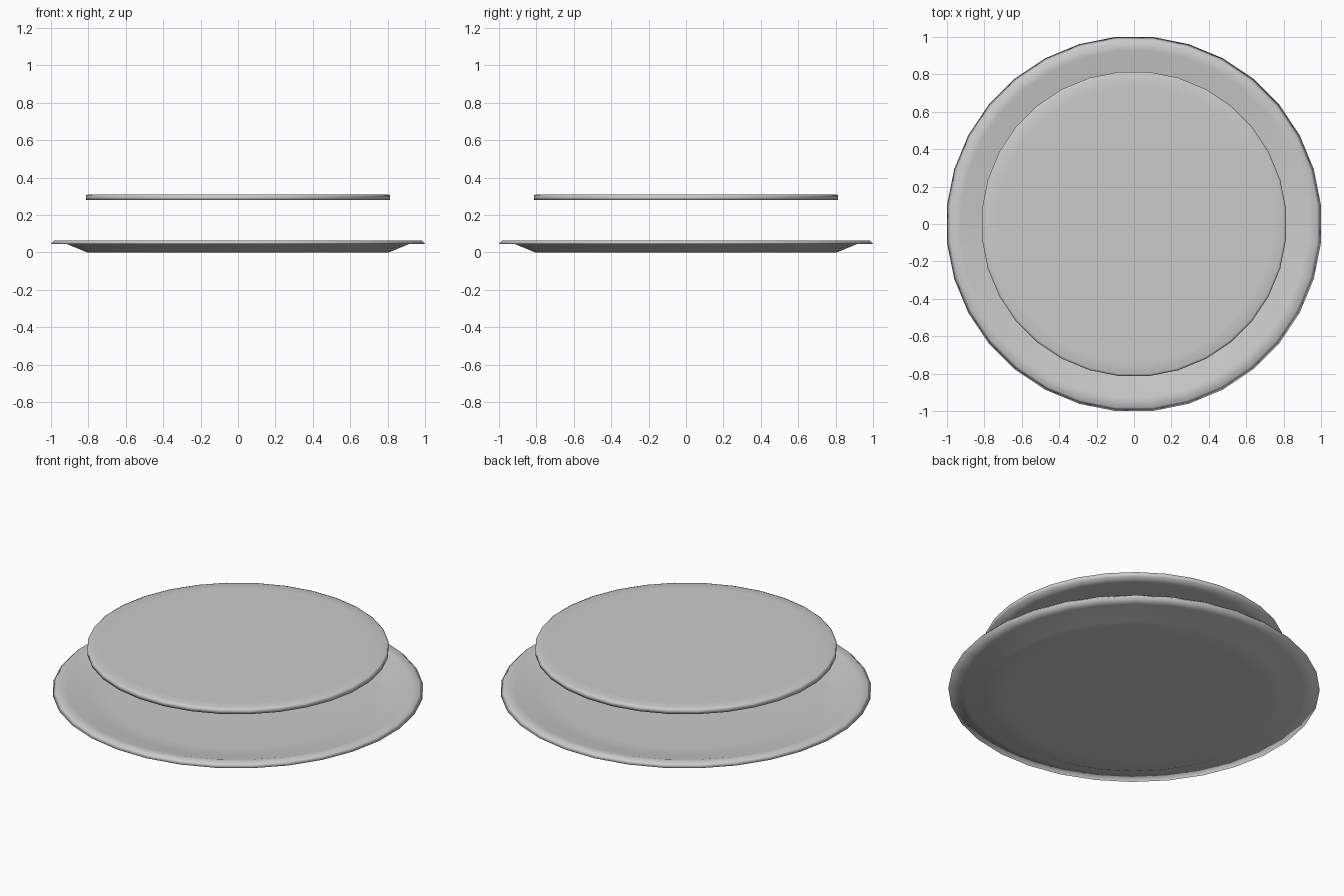
import bpy
import bmesh
from math import cos, sin, pi

SIDES = 32

cube = bpy.data.objects.get("Cube")
if cube:
    bpy.data.objects.remove(cube, do_unlink=True)

# Single plain ceramic colour
grey = bpy.data.materials.new("light_grey")
grey.use_nodes = True
colour = (0.6, 0.6, 0.6, 1)
grey.diffuse_color = colour
grey.node_tree.nodes["Principled BSDF"].inputs["Base Color"].default_value = colour


def lathe(name, profile):
    """Turn a (radius, height) profile, from bottom centre to top centre."""
    bm = bmesh.new()
    rings = []
    for r, z in profile:
        ring = []
        for i in range(SIDES):
            a = 2 * pi * (i + 0.5) / SIDES
            ring.append(bm.verts.new((r * cos(a), r * sin(a), z)))
        rings.append(ring)
    for low, high in zip(rings, rings[1:]):
        for i in range(SIDES):
            j = (i + 1) % SIDES
            bm.faces.new((low[i], low[j], high[j], high[i]))
    bm.faces.new(rings[0][::-1])
    bm.faces.new(rings[-1])
    for face in bm.faces:
        face.smooth = True
    mesh = bpy.data.meshes.new(name)
    bm.to_mesh(mesh)
    bm.free()
    mesh.materials.append(grey)
    obj = bpy.data.objects.new(name, mesh)
    bpy.context.collection.objects.link(obj)
    return obj


# Shallow plate: flat foot, sloped underside, thin rim and sunken dish
lathe("plate", [
    (0.70, 0.0), (0.81, 0.0), (0.92, 0.045), (1.005, 0.045),
    (0.985, 0.065), (0.93, 0.062), (0.80, 0.025), (0.70, 0.02),
])

# Thin disc floating above the plate
lathe("floating_disc", [
    (0.74, 0.28), (0.817, 0.28), (0.817, 0.305), (0.805, 0.31), (0.74, 0.31),
])
